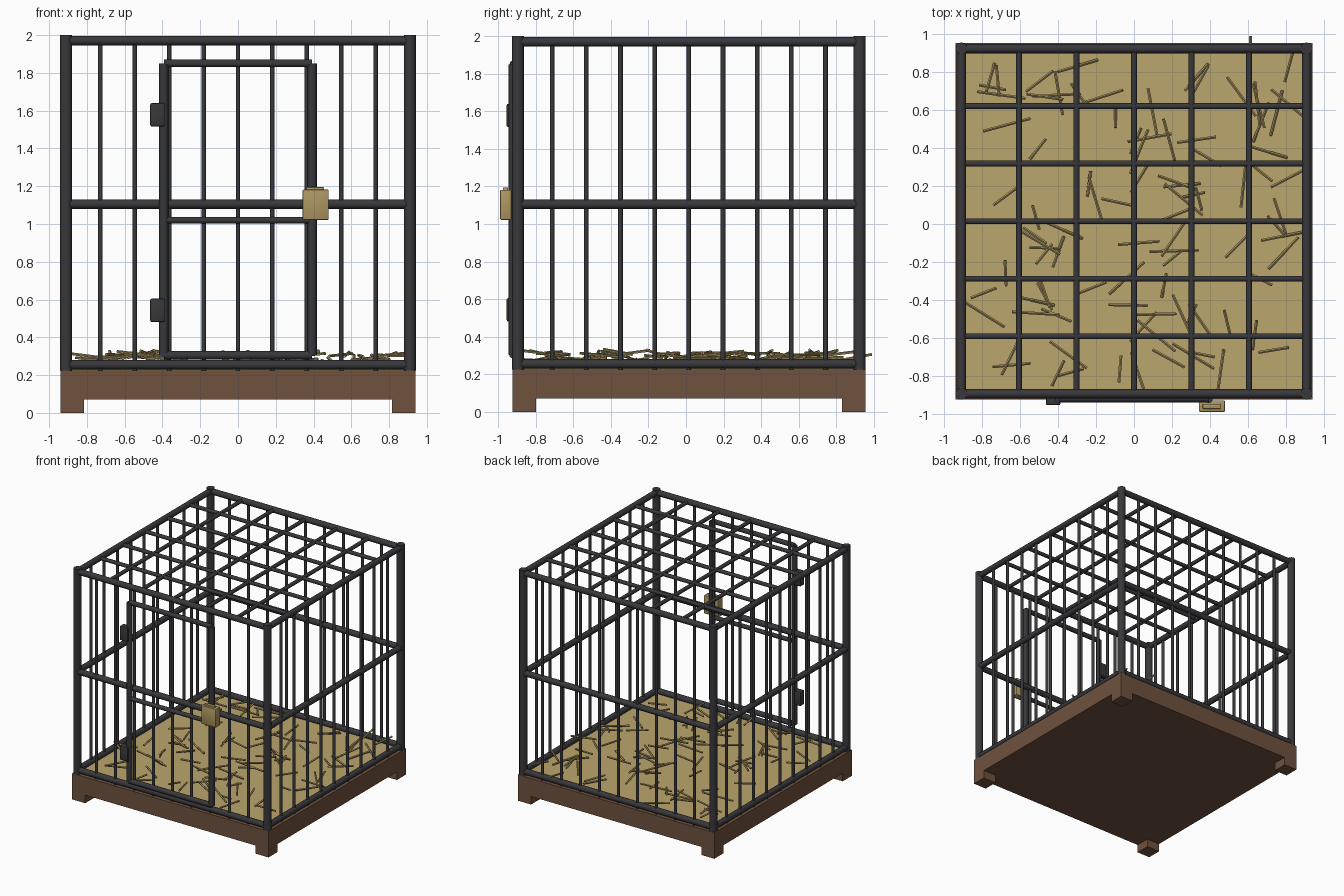
import bpy, bmesh, random
from math import pi, cos, sin, radians
from mathutils import Vector, Matrix

cube = bpy.data.objects.get("Cube")
if cube:
    bpy.data.objects.remove(cube, do_unlink=True)

random.seed(11)
HALF = 0.91       # post spacing from the cage centre
CY = 0.015        # cage centre in y
FLOOR, TOP = 0.225, 1.97


def material(name, rgb, metallic=0.0, roughness=0.6):
    m = bpy.data.materials.new(name)
    m.use_nodes = True
    m.diffuse_color = (*rgb, 1)
    shader = m.node_tree.nodes["Principled BSDF"]
    shader.inputs["Base Color"].default_value = (*rgb, 1)
    shader.inputs["Metallic"].default_value = metallic
    shader.inputs["Roughness"].default_value = roughness
    return m


IRON = material("dark iron", (0.04, 0.04, 0.045))
WOOD = material("brown wood", (0.16, 0.085, 0.05))
BEDDING = material("bedding", (0.5, 0.38, 0.15))
STRAW = material("straw", (0.4, 0.3, 0.12))
BRASS = material("brass", (0.42, 0.31, 0.12))


def finish(name, bm, mat, smooth=True):
    mesh = bpy.data.meshes.new(name)
    bm.to_mesh(mesh)
    bm.free()
    mesh.materials.append(mat)
    obj = bpy.data.objects.new(name, mesh)
    bpy.context.collection.objects.link(obj)
    if smooth:
        bpy.ops.object.select_all(action="DESELECT")
        obj.select_set(True)
        bpy.context.view_layer.objects.active = obj
        bpy.ops.object.shade_smooth_by_angle(angle=radians(40))
    return obj


def rods(name, segments, radius, mat=IRON, sides=12, smooth=True):
    """Join round rods, each given by its two end points, into one object."""
    bm = bmesh.new()
    for a, b in segments:
        a, b = Vector(a), Vector(b)
        turn = (b - a).to_track_quat("Z", "Y").to_matrix().to_4x4()
        bmesh.ops.create_cone(bm, cap_ends=True, segments=sides, radius1=radius,
                              radius2=radius, depth=(b - a).length,
                              matrix=Matrix.Translation((a + b) / 2) @ turn)
    return finish(name, bm, mat, smooth)


def box(name, low, high, mat, bevel=0.0):
    low, high = Vector(low), Vector(high)
    bm = bmesh.new()
    bmesh.ops.create_cube(bm, size=1, matrix=Matrix.Translation((low + high) / 2)
                          @ Matrix.Diagonal((*(high - low), 1)))
    if bevel:
        bmesh.ops.bevel(bm, geom=bm.edges[:], offset=bevel, segments=2,
                        profile=0.5, affect="EDGES")
    return finish(name, bm, mat, bool(bevel))


# Wooden tray with four corner feet
EDGE, FOOT = 0.94, 0.125
box("base_tray", (-EDGE, CY - EDGE, 0.07), (EDGE, CY + EDGE, FLOOR), WOOD)
inner = EDGE - FOOT / 2
for side, sx in (("right", -1), ("left", 1)):
    for end, sy in (("front", -1), ("back", 1)):
        c = Vector((sx * inner, CY + sy * inner, 0))
        h = Vector((FOOT / 2, FOOT / 2, 0))
        box(f"foot_{end}_{side}", c - h, c + h + Vector((0, 0, 0.07)), WOOD)

# Bedding sheet
box("bedding_sheet", (-0.9, CY - 0.9, FLOOR), (0.9, CY + 0.9, 0.238), BEDDING)

# Corner posts
corners = [(-HALF, CY - HALF), (HALF, CY - HALF), (HALF, CY + HALF), (-HALF, CY + HALF)]
rods("corner_posts", [((x, y, FLOOR), (x, y, 2)) for x, y in corners], 0.032)

# Horizontal rails and upright bars on each wall
walls = dict(zip(("front", "left", "back", "right"), range(4)))
for wall, i in walls.items():
    a, b = Vector(corners[i]), Vector(corners[(i + 1) % 4])
    rods(f"{wall}_rails", [((*a, z), (*b, z)) for z in (0.255, 1.105, TOP)], 0.025)
    feet = [a.lerp(b, k / 10) for k in range(1, 10)]
    rods(f"{wall}_bars", [((*p, FLOOR), (*p, TOP)) for p in feet], 0.0125, sides=10)

# Roof grid
grid = [HALF * k / 3 for k in range(-2, 3)]
rods("roof_bars_lengthwise",
     [((g, CY - HALF, TOP), (g, CY + HALF, TOP)) for g in grid], 0.016, sides=10)
rods("roof_bars_crosswise",
     [((-HALF, CY + g, TOP), (HALF, CY + g, TOP)) for g in grid], 0.016, sides=10)

# Door frame
DX, DY, DLOW, DHIGH = 0.393, -0.92, 0.305, 1.85
rods("door_stiles", [((x, DY, DLOW), (x, DY, DHIGH)) for x in (-DX, DX)], 0.024)
for part, z, r in (("bottom", DLOW, 0.022), ("middle", 1.02, 0.018), ("top", DHIGH, 0.02)):
    rods(f"door_{part}_rail", [((-DX, DY, z), (DX, DY, z))], r)

# Hinges
for part, z in (("lower", 0.543), ("upper", 1.578)):
    box(f"{part}_hinge", (-0.465, -0.955, z - 0.062), (-0.388, -0.9, z + 0.062), IRON, 0.008)

# Lock
box("lock_body", (0.342, -0.99, 1.022), (0.48, -0.93, 1.182), BRASS, 0.006)
box("lock_cap", (0.362, -0.975, 1.17), (0.456, -0.948, 1.195), BRASS, 0.004)

# Loose straw, with one stalk poking out at the back
stalks = [((0.615, 0.8, 0.27), (0.615, 0.99, 0.305))]
for _ in range(95):
    mid = Vector((random.uniform(-0.82, 0.82), CY + random.uniform(-0.82, 0.82),
                  random.uniform(0.26, 0.32)))
    heading = random.uniform(0, 2 * pi)
    reach = random.uniform(0.06, 0.13)
    rise = random.uniform(-0.018, 0.018)
    arm = Vector((cos(heading) * reach, sin(heading) * reach, rise))
    stalks.append((mid - arm, mid + arm))
rods("loose_straw", stalks, 0.008, STRAW, sides=5, smooth=False)
